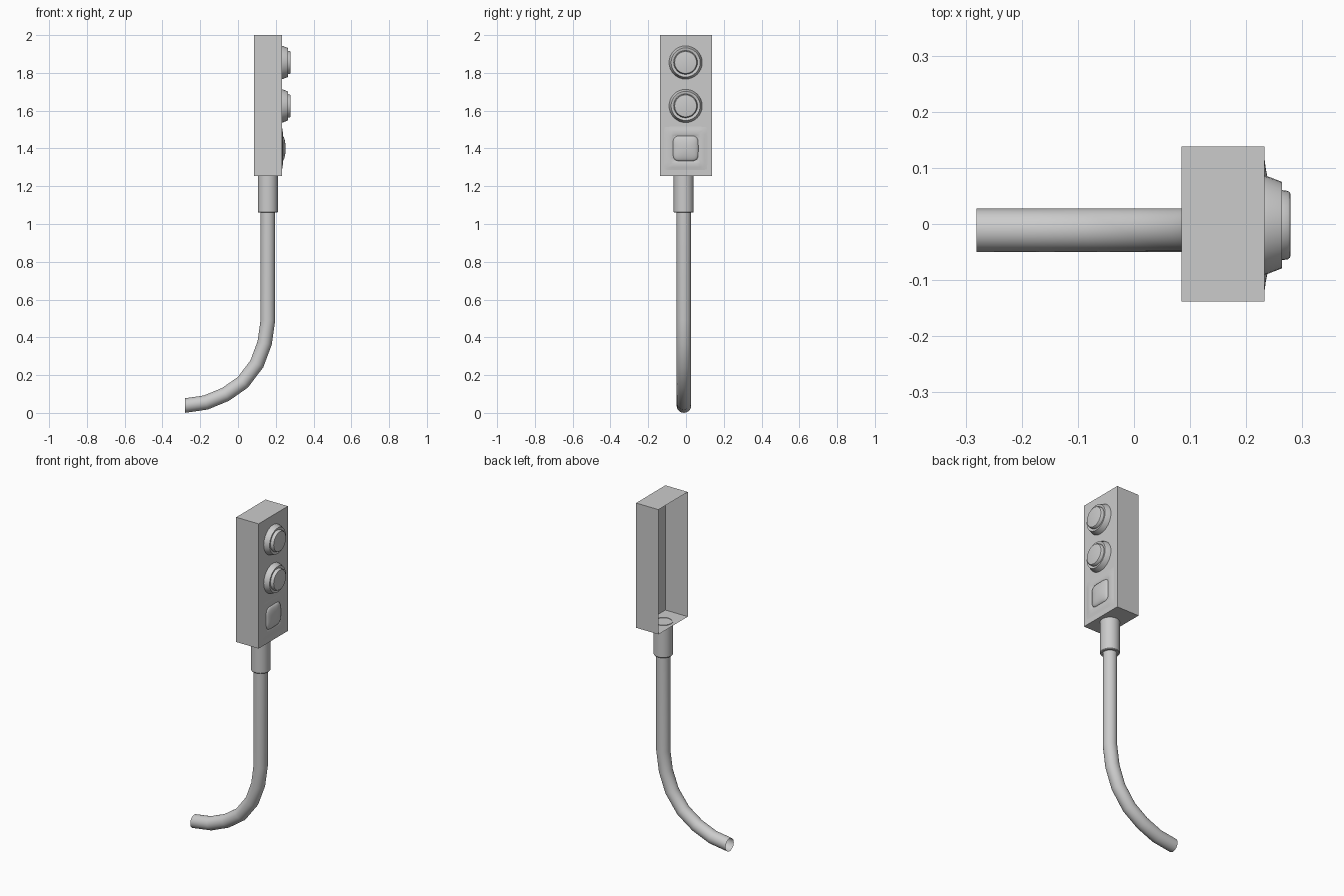
import bpy, bmesh, math
from mathutils import Vector

cube = bpy.data.objects.get("Cube")
if cube:
    bpy.data.objects.remove(cube, do_unlink=True)

grey = bpy.data.materials.new("light grey")
grey.use_nodes = True
grey.diffuse_color = (0.6, 0.6, 0.6, 1)
grey.node_tree.nodes["Principled BSDF"].inputs["Base Color"].default_value = (0.6, 0.6, 0.6, 1)

FRONT = 0.233   # x of the button panel
AXIS_X, AXIS_Y = 0.158, -0.011   # centre of the pole


def finish(name, bm, smooth=True):
    mesh = bpy.data.meshes.new(name)
    bm.to_mesh(mesh)
    bm.free()
    mesh.materials.append(grey)
    obj = bpy.data.objects.new(name, mesh)
    bpy.context.collection.objects.link(obj)
    if smooth:
        bpy.ops.object.select_all(action='DESELECT')
        obj.select_set(True)
        bpy.context.view_layer.objects.active = obj
        bpy.ops.object.shade_smooth_by_angle(angle=math.radians(35))
    return obj


def loft(name, rings, cap_start=False, cap_end=False):
    """Skin a row of point rings that run counter-clockwise around the direction of travel."""
    bm = bmesh.new()
    rows = [[bm.verts.new(p) for p in ring] for ring in rings]
    n = len(rows[0])
    for a, b in zip(rows, rows[1:]):
        for i in range(n):
            j = (i + 1) % n
            bm.faces.new((a[i], a[j], b[j], b[i]))
    if cap_start:
        bm.faces.new(rows[0][::-1])
    if cap_end:
        bm.faces.new(rows[-1])
    return finish(name, bm)


def ring(center, direction, radius, power=2, sides=32):
    """Circle, or rounded square for a higher power, facing along direction in the xz plane."""
    d = Vector(direction).normalized()
    u = Vector((0, 1, 0))
    v = d.cross(u)
    points = []
    for i in range(sides):
        t = math.tau * i / sides
        c, s = math.cos(t), math.sin(t)
        r = radius / (abs(c) ** power + abs(s) ** power) ** (1 / power)
        points.append(Vector(center) + u * c * r + v * s * r)
    return points


# Housing: thin box, open at the back
bm = bmesh.new()
bmesh.ops.create_cube(bm, size=1)
for v in bm.verts:
    v.co = (0.159 + v.co.x * 0.148, v.co.y * 0.277, 1.6275 + v.co.z * 0.745)
back = [f for f in bm.faces if f.normal.x < -0.5]
bmesh.ops.delete(bm, geom=back, context='FACES_ONLY')
finish("housing", bm, smooth=False)

# Two round buttons with a sloped collar and a raised cap
profile = [(0.0, 0.088), (0.005, 0.087), (0.031, 0.077), (0.031, 0.069), (0.027, 0.063),
           (0.041, 0.061), (0.045, 0.058), (0.046, 0.054)]
for name, z in (("upper_button", 1.855), ("lower_button", 1.625)):
    loft(name, [ring((FRONT + x, -0.002, z), (1, 0, 0), r) for x, r in profile], cap_end=True)

# Square button: low flared frame around a domed pad
PAD = (-0.002, 1.4)
loft("pad_frame", [ring((FRONT + x, *PAD), (1, 0, 0), r, 24, 40)
                   for x, r in ((0.0, 0.115), (0.002, 0.1), (0.006, 0.08), (0.001, 0.066))])
dome = []
for k in range(8):
    a = math.radians(11.5 * k)
    dome.append(ring((FRONT + 0.001 + 0.018 * math.sin(a), *PAD), (1, 0, 0),
                     0.067 * math.cos(a), 5 - 0.4 * k, 40))
loft("square_pad", dome, cap_end=True)

# Sleeve under the housing, with a chamfered lower rim
sleeve = [(1.06, 0.039), (1.06, 0.05), (1.064, 0.053), (1.258, 0.053), (1.258, 0.047), (1.254, 0.047)]
loft("sleeve", [ring((AXIS_X, AXIS_Y - 0.001, z), (0, 0, 1), r) for z, r in sleeve], cap_end=True)

# Pole: straight tube that bends to one side and ends open
path = [Vector((x, AXIS_Y, z)) for x, z in (
    (AXIS_X, 1.2), (AXIS_X, 0.49), (0.141, 0.37), (0.1, 0.26), (0.026, 0.162),
    (-0.066, 0.098), (-0.17, 0.055), (-0.281, 0.0388))]
rings = []
for i, p in enumerate(path):
    if i == 0:
        d = Vector((0, 0, -1))
    elif i == len(path) - 1:
        d = Vector((-1, 0, 0))
    else:
        d = (path[i + 1] - p).normalized() + (p - path[i - 1]).normalized()
    rings.append(ring(p, d, 0.0385, sides=24))
loft("pole", rings)
